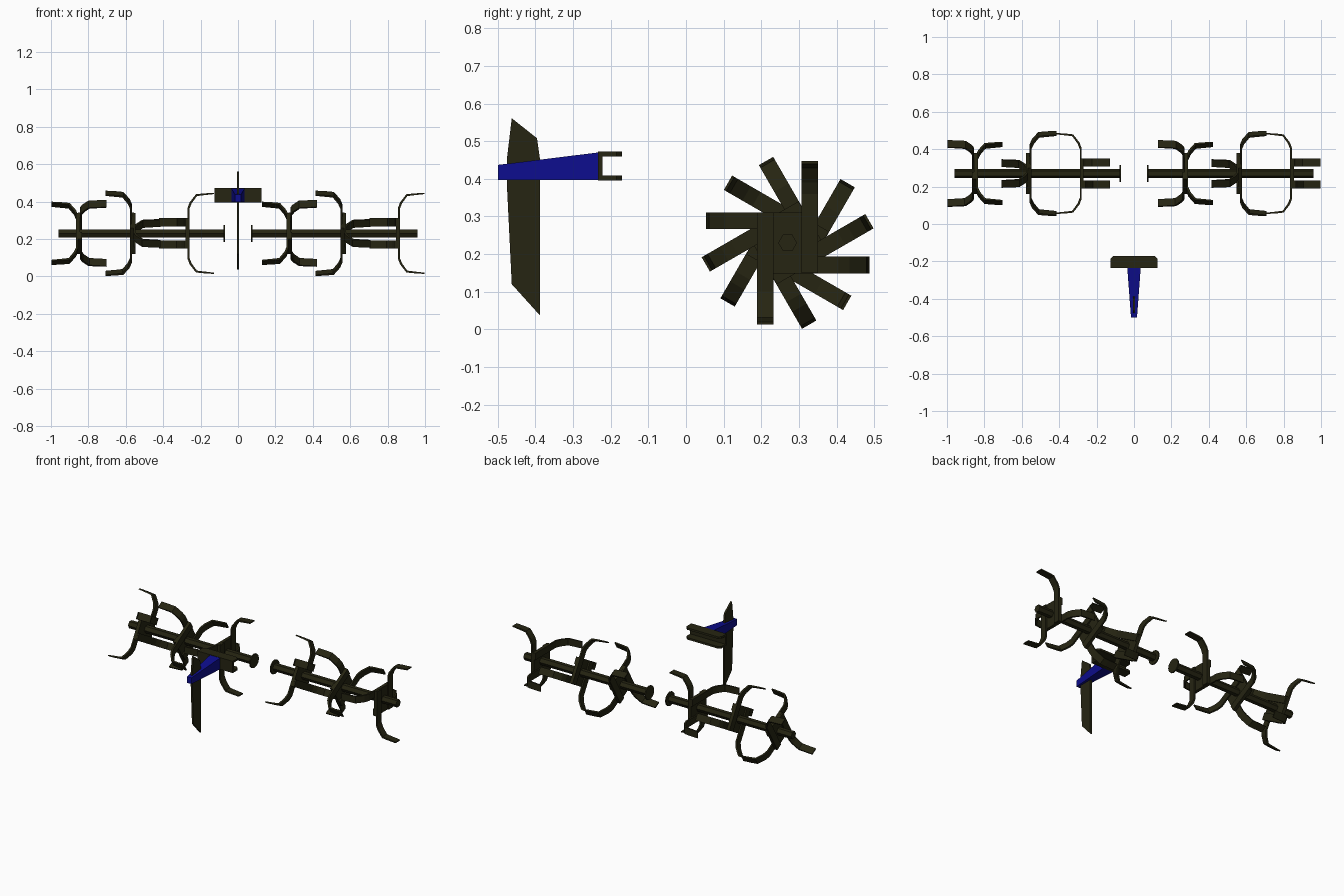
import bpy, bmesh, math
from mathutils import Vector

if "Cube" in bpy.data.objects:
    bpy.data.objects.remove(bpy.data.objects["Cube"])


def material(name, color):
    m = bpy.data.materials.new(name)
    m.diffuse_color = (*color, 1)
    m.use_nodes = True
    m.node_tree.nodes["Principled BSDF"].inputs["Base Color"].default_value = m.diffuse_color
    return m


STEEL = material("dark_steel", (0.019, 0.018, 0.006))
BLUE = material("blue_paint", (0.004, 0.004, 0.27))
AY, AZ = 0.27, 0.23          # rotor axis position


def loft(name, loop_a, loop_b, mat):
    """Closed solid between two matching outlines."""
    bm = bmesh.new()
    a = [bm.verts.new(p) for p in loop_a]
    b = [bm.verts.new(p) for p in loop_b]
    n = len(a)
    bm.faces.new(a)
    bm.faces.new(b[::-1])
    for i in range(n):
        j = (i + 1) % n
        bm.faces.new((a[j], a[i], b[i], b[j]))
    bmesh.ops.recalc_face_normals(bm, faces=bm.faces)
    me = bpy.data.meshes.new(name)
    bm.to_mesh(me)
    bm.free()
    me.materials.append(mat)
    ob = bpy.data.objects.new(name, me)
    bpy.context.collection.objects.link(ob)
    return ob


def slab(name, profile, x0, x1, mat):
    """Outline in (y, z) extruded along x."""
    return loft(name, [(x0, y, z) for y, z in profile],
                [(x1, y, z) for y, z in profile], mat)


def ngon(n, r, turn=0):
    return [(AY + r * math.cos(turn + 2 * math.pi * i / n),
             AZ + r * math.sin(turn + 2 * math.pi * i / n)) for i in range(n)]


# Bent tine side profile: (sideways, radial)
TINE = [(0.005, -0.08), (0.005, 0.135), (0.016, 0.165), (0.05, 0.209), (0.085, 0.213),
        (0.147, 0.217), (0.147, 0.21), (0.085, 0.203), (0.055, 0.199), (0.027, 0.16),
        (0.015, 0.13), (0.015, -0.08)]


def tine(x, angle, side):
    c, s = math.cos(angle), math.sin(angle)

    def place(off):
        return [Vector((x + side * u, AY + r * c + off * s, AZ + r * s - off * c))
                for u, r in TINE]
    loft("tine", place(0.037), place(0.081), STEEL)


# Rotor halves: hex shaft, end hub, three plates with four tines each
for side in (-1, 1):
    slab("rotor_shaft", ngon(6, 0.025), side * 0.96, side * 0.075, STEEL)
    slab("shaft_hub", ngon(12, 0.045), side * 0.078, side * 0.07, STEEL)

for shift in (0, 1.125):
    for k, px in enumerate((-0.275, -0.5625, -0.85)):
        x = px + shift
        turn = math.radians(30 * k)
        slab("tine_plate", ngon(4, 0.081 * math.sqrt(2), turn + math.pi / 4),
             x - 0.006, x + 0.006, STEEL)
        for q in range(4):
            direction = (1 if q % 2 else -1) * (-1 if k == 1 else 1)
            tine(x, turn + q * math.pi / 2, direction)

# Drag stake blade
slab("drag_stake", [(-0.463, 0.561), (-0.396, 0.508), (-0.388, 0.452), (-0.388, 0.037),
                    (-0.463, 0.12), (-0.476, 0.386), (-0.476, 0.452)], -0.006, 0.006, STEEL)

# Blue tapered arm holding the stake
loft("stake_arm",
     [(-0.016, -0.5, 0.397), (0.016, -0.5, 0.397), (0.016, -0.5, 0.437), (-0.016, -0.5, 0.437)],
     [(-0.036, -0.234, 0.397), (0.036, -0.234, 0.397), (0.036, -0.234, 0.47),
      (-0.036, -0.234, 0.47)], BLUE)

# Channel bracket: web plus two flanges with clipped rear corners
slab("bracket_web", [(-0.234, 0.396), (-0.222, 0.396), (-0.222, 0.472), (-0.234, 0.472)],
     -0.126, 0.126, STEEL)
flange = [(-0.126, -0.23), (0.126, -0.23), (0.126, -0.185), (0.11, -0.17),
          (-0.11, -0.17), (-0.126, -0.185)]
for z in (0.396, 0.459):
    loft("bracket_flange", [(x, y, z) for x, y in flange],
         [(x, y, z + 0.013) for x, y in flange], STEEL)
